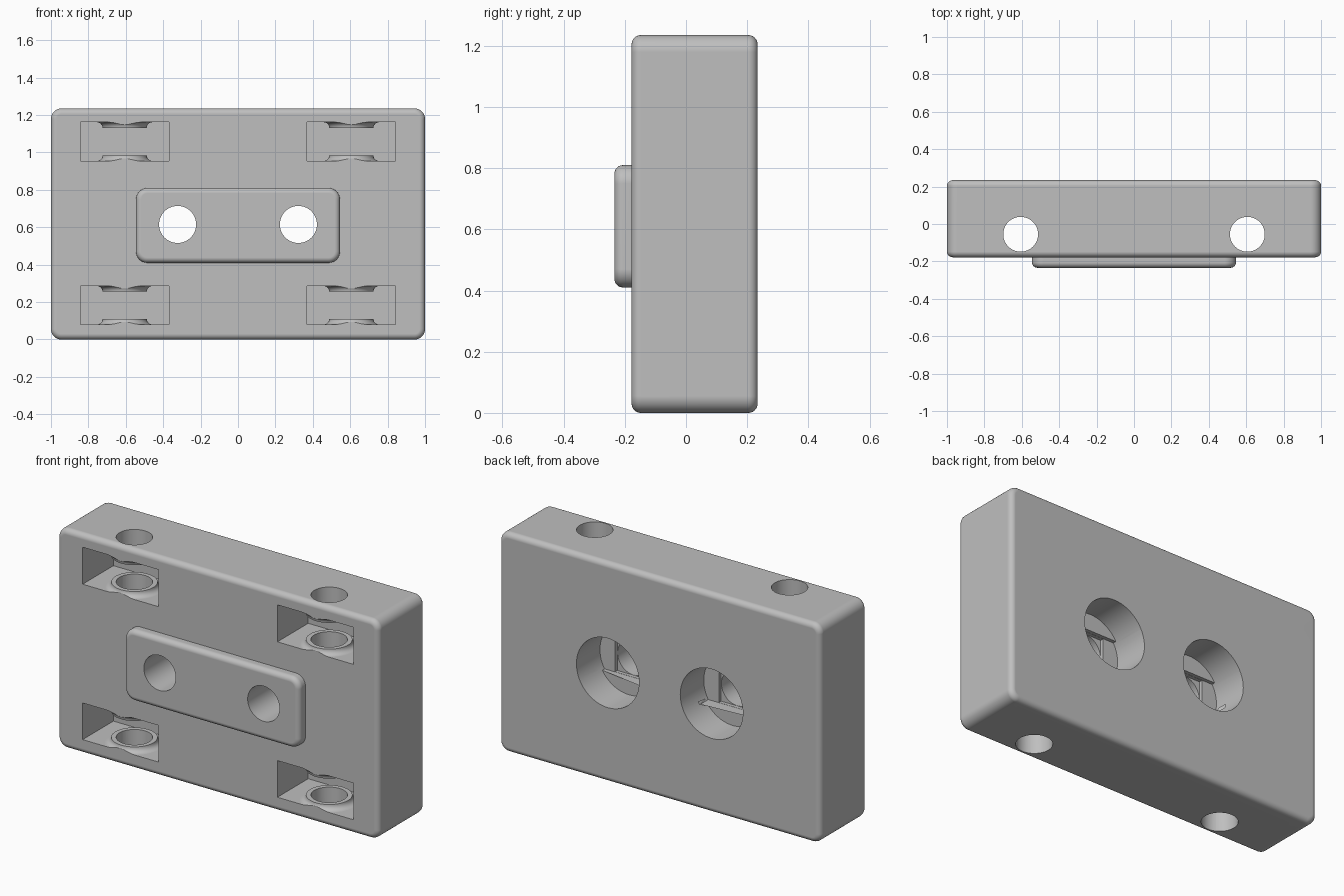
import bpy, bmesh, math
from mathutils import Matrix, Vector

cube = bpy.data.objects.get("Cube")
if cube:
    bpy.data.objects.remove(cube, do_unlink=True)

FRONT, BACK, HEIGHT = -0.178, 0.234, 1.235
MID = 0.615
SHAFT_X, SHAFT_Y = 0.606, -0.055


def to_object(name, bm):
    bmesh.ops.recalc_face_normals(bm, faces=bm.faces[:])
    mesh = bpy.data.meshes.new(name)
    bm.to_mesh(mesh)
    bm.free()
    obj = bpy.data.objects.new(name, mesh)
    bpy.context.collection.objects.link(obj)
    return obj


def box_bm(lo, hi):
    lo, hi = Vector(lo), Vector(hi)
    bm = bmesh.new()
    bmesh.ops.create_cube(bm, size=1)
    bmesh.ops.scale(bm, vec=hi - lo, verts=bm.verts[:])
    bmesh.ops.translate(bm, vec=(lo + hi) / 2, verts=bm.verts[:])
    return bm


def box(name, lo, hi):
    return to_object(name, box_bm(lo, hi))


def rounded_slab(name, lo, hi, corner, rim, rim_back):
    """Box with rounded corners along y, then rounded front/back rims."""
    bm = box_bm(lo, hi)
    along_y = [e for e in bm.edges
               if abs(e.verts[0].co.y - e.verts[1].co.y) > 1e-4]
    bmesh.ops.bevel(bm, geom=along_y, offset=corner, segments=8,
                    profile=0.5, affect='EDGES')
    ends = [lo[1], hi[1]] if rim_back else [lo[1]]
    rims = [e for e in bm.edges
            if any(all(abs(v.co.y - y) < 1e-4 for v in e.verts) for y in ends)]
    bmesh.ops.bevel(bm, geom=rims, offset=rim, segments=6,
                    profile=0.5, affect='EDGES')
    return to_object(name, bm)


def cylinder(name, radius, start, end):
    start, end = Vector(start), Vector(end)
    axis = end - start
    bm = bmesh.new()
    turn = axis.to_track_quat('Z', 'Y').to_matrix().to_4x4()
    bmesh.ops.create_cone(bm, cap_ends=True, segments=64, radius1=radius,
                          radius2=radius, depth=axis.length,
                          matrix=Matrix.Translation((start + end) / 2) @ turn)
    return to_object(name, bm)


def flared_seat(name, x, z, up):
    """Round seat with a concave flare where it meets the pocket wall."""
    steps = [math.radians(a) for a in range(0, 91, 15)]
    profile = [(0, 0.03)]
    profile += [(0.15 - 0.032 * math.cos(t), 0.03 - 0.03 * math.sin(t)) for t in steps]
    profile += [(0.15, -0.02), (0, -0.02)]
    bm = bmesh.new()
    verts = [bm.verts.new((r, 0, h * up)) for r, h in profile]
    edges = [bm.edges.new(pair) for pair in zip(verts, verts[1:])]
    bmesh.ops.spin(bm, geom=verts + edges, cent=(0, 0, 0), axis=(0, 0, 1),
                   angle=math.tau, steps=64, use_merge=True)
    bmesh.ops.remove_doubles(bm, verts=bm.verts[:], dist=1e-5)
    bmesh.ops.translate(bm, vec=(x, SHAFT_Y, z), verts=bm.verts[:])
    return to_object(name, bm)


def combine(target, tool, operation):
    """Apply a boolean and discard the tool."""
    mod = target.modifiers.new("boolean", 'BOOLEAN')
    mod.operation = operation
    mod.solver = 'EXACT'
    mod.object = tool
    bpy.context.view_layer.objects.active = target
    bpy.ops.object.modifier_apply(modifier=mod.name)
    bpy.data.objects.remove(tool, do_unlink=True)


# Main block with raised front plate
body = rounded_slab("mounting_block", (-1, FRONT, 0), (1, BACK, HEIGHT),
                    0.055, 0.03, True)
plate = rounded_slab("front_plate", (-0.545, -0.234, 0.41), (0.545, -0.1, 0.81),
                     0.06, 0.028, False)
combine(body, plate, 'UNION')

for side in (-1, 1):
    # Front pockets, each with a seat above and below
    x = side * SHAFT_X
    for low, high in ((0.08, 0.286), (0.954, 1.162)):
        pocket = box("pocket", (x - 0.236, -0.3, low), (x + 0.236, 0.095, high))
        combine(pocket, flared_seat("seat", x, low, 1), 'DIFFERENCE')
        combine(pocket, flared_seat("seat", x, high, -1), 'DIFFERENCE')
        combine(body, pocket, 'DIFFERENCE')

    # Vertical through hole
    shaft = cylinder("shaft_hole", 0.093, (x, SHAFT_Y, -0.1), (x, SHAFT_Y, 1.4))
    combine(body, shaft, 'DIFFERENCE')

    # Rear counterbore stepping down through a slot and a square to a round hole
    x = side * 0.323
    bore = cylinder("counterbore", 0.195, (x, 0.045, MID), (x, 0.4, MID))
    slot = cylinder("slot", 0.195, (x, 0.025, MID), (x, 0.3, MID))
    band = box("band", (x - 0.3, -0.1, MID - 0.101), (x + 0.3, 0.1, MID + 0.101))
    combine(slot, band, 'INTERSECT')
    square = box("square", (x - 0.101, 0.005, MID - 0.1), (x + 0.101, 0.08, MID + 0.1))
    hole = cylinder("screw_hole", 0.099, (x, -0.4, MID), (x, 0.07, MID))
    for cutter in (bore, slot, square, hole):
        combine(body, cutter, 'DIFFERENCE')

# Single grey finish
grey = bpy.data.materials.new("plain_grey")
grey.use_nodes = True
colour = (0.52, 0.52, 0.52, 1)
grey.diffuse_color = colour
grey.node_tree.nodes["Principled BSDF"].inputs["Base Color"].default_value = colour
body.data.materials.clear()
body.data.materials.append(grey)
for face in body.data.polygons:
    face.material_index = 0

bpy.ops.object.select_all(action='DESELECT')
body.select_set(True)
bpy.context.view_layer.objects.active = body
bpy.ops.object.shade_smooth_by_angle(angle=math.radians(30))
normals = body.modifiers.new("even_normals", 'WEIGHTED_NORMAL')
normals.keep_sharp = True
